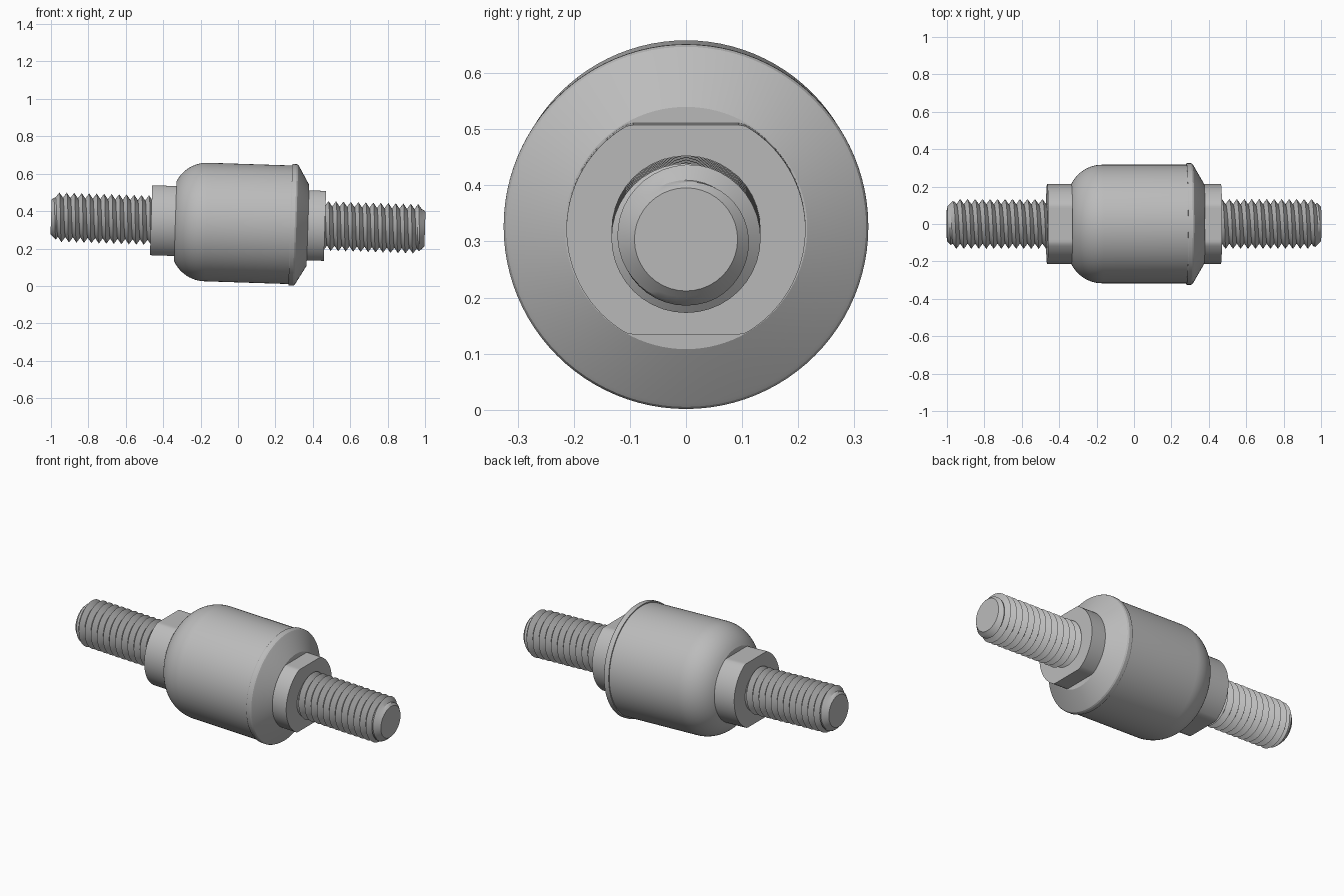
import bpy, bmesh, math
from mathutils import Matrix

cube = bpy.data.objects.get("Cube")
if cube:
    bpy.data.objects.remove(cube, do_unlink=True)

# Single metal colour
steel = bpy.data.materials.new("steel_grey")
steel.use_nodes = True
GREY = (0.5, 0.5, 0.5, 1)
steel.diffuse_color = GREY
steel.node_tree.nodes["Principled BSDF"].inputs["Base Color"].default_value = GREY

# The whole joint leans slightly downwards towards +x
PLACE = Matrix.Translation((0, 0, 0.336)) @ Matrix.Rotation(math.radians(1.86), 4, 'Y')
TURN = Matrix.Rotation(math.pi, 4, 'Z')


def finish(name, bm, turned=False):
    bmesh.ops.remove_doubles(bm, verts=bm.verts, dist=1e-5)
    bmesh.ops.holes_fill(bm, edges=bm.edges, sides=0)
    bmesh.ops.recalc_face_normals(bm, faces=bm.faces)
    bm.transform(PLACE @ TURN if turned else PLACE)
    mesh = bpy.data.meshes.new(name)
    bm.to_mesh(mesh)
    bm.free()
    mesh.materials.append(steel)
    obj = bpy.data.objects.new(name, mesh)
    bpy.context.collection.objects.link(obj)
    bpy.ops.object.select_all(action='DESELECT')
    obj.select_set(True)
    bpy.context.view_layer.objects.active = obj
    bpy.ops.object.shade_smooth_by_angle(angle=math.radians(25))
    return obj


def skin(rows):
    """Join rows of points into a quad sheet."""
    bm = bmesh.new()
    grid = [[bm.verts.new(p) for p in row] for row in rows]
    for a, b in zip(grid, grid[1:]):
        for i in range(len(a) - 1):
            bm.faces.new((a[i], a[i + 1], b[i + 1], b[i]))
    return bm


def lathe(profile, flat=1.0, segs=96):
    """Turn (x, radius) points about the x axis, cut flat at +-flat in z."""
    rows = []
    for x, r in profile:
        angles = [2 * math.pi * i / segs for i in range(segs + 1)]
        rows.append([(x, r * math.cos(t), max(-flat, min(flat, r * math.sin(t))))
                     for t in angles])
    return skin(rows)


def thread(start, end, pitch=0.04, segs=40):
    """Helical V thread with a chamfered tip."""
    radii = (0.105, 0.119, 0.133, 0.119)
    rows = []
    for k in range(-6, int((end - start) / pitch * 4) + 7):
        row = []
        for j in range(segs + 1):
            t = 2 * math.pi * j / segs
            x = start + (k / 4 + j / segs) * pitch
            x = max(start, min(end, x))
            r = min(radii[k % 4], 0.092 + end - x)
            if x == start:
                r = 0.105
            row.append((x, r * math.cos(t), r * math.sin(t)))
        rows.append(row)
    return skin(rows)


# Housing: rounded shoulder, straight barrel, raised rim and conical cap
R = 0.184
shoulder = [(-0.17 - R * math.sin(a), 0.133 + R * math.cos(a))
            for a in (math.radians(63.7 * (1 - i / 12)) for i in range(13))]
finish("housing", lathe(shoulder + [(0.282, 0.317)]))
finish("end_cap", lathe([(0.28, 0.3), (0.28, 0.323), (0.284, 0.325), (0.304, 0.325),
                         (0.312, 0.321), (0.317, 0.314), (0.374, 0.216)]))

# Collars with two wrench flats, and the threaded studs, on both ends
for side, turned, inner in (("left", False, 0.36), ("right", True, 0.32)):
    finish(side + "_collar", lathe([(inner, 0.213), (0.465, 0.213)], flat=0.187), turned)
    finish(side + "_stud", thread(0.45, 1.0), turned)
